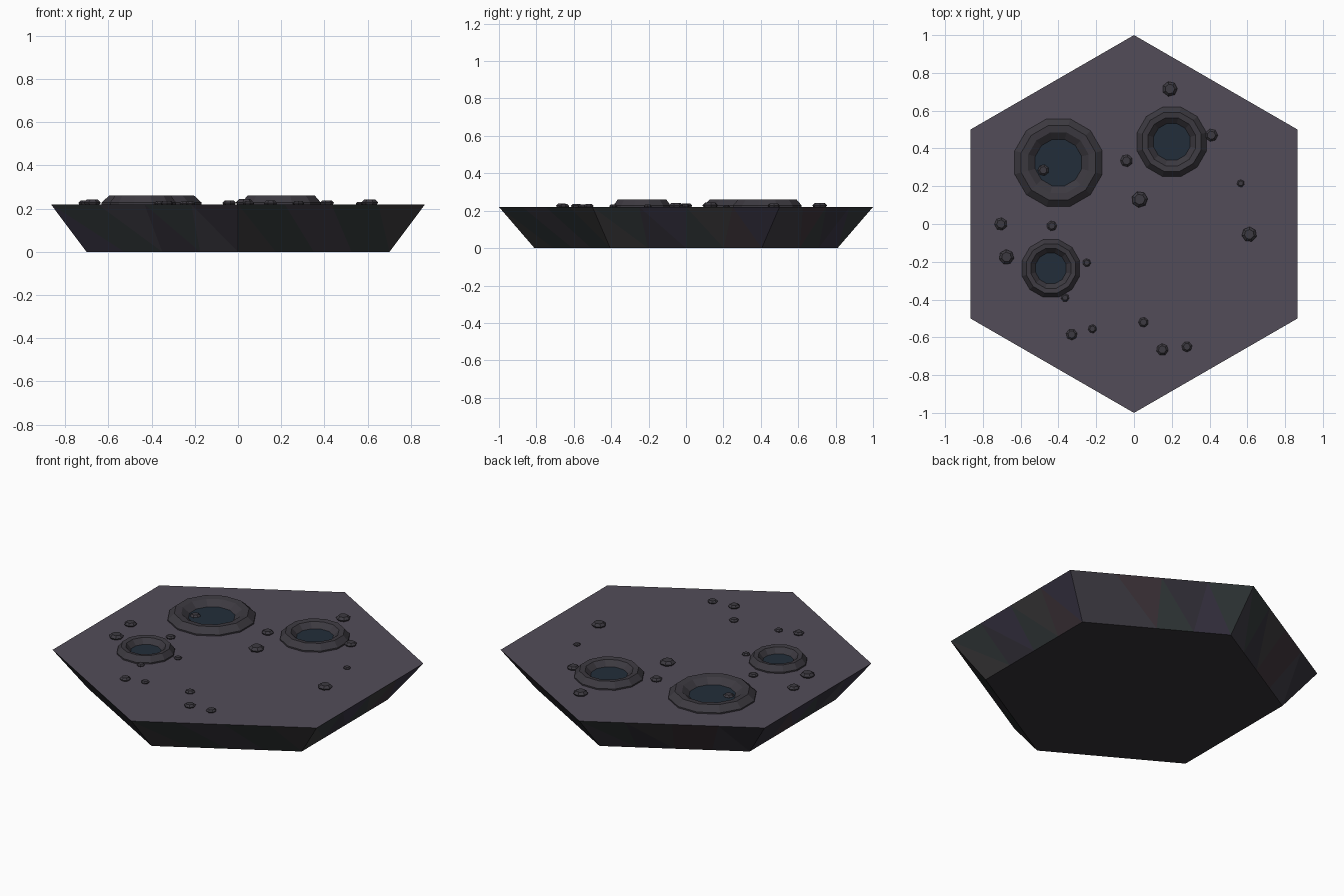
import bpy, bmesh, random
from math import sin, cos, pi
from mathutils import Vector

if "Cube" in bpy.data.objects:
    bpy.data.objects.remove(bpy.data.objects["Cube"])

random.seed(4)


def material(name, rgb):
    m = bpy.data.materials.new(name)
    m.diffuse_color = (*rgb, 1)
    m.use_nodes = True
    m.node_tree.nodes["Principled BSDF"].inputs["Base Color"].default_value = m.diffuse_color
    return m


top_mat = material("dusty_top", (0.085, 0.073, 0.098))
base_mat = material("dark_rock", (0.035, 0.032, 0.038))
rim_mat = material("rim_rock", (0.046, 0.042, 0.052))
floor_mat = material("crater_floor", (0.016, 0.027, 0.042))
facet_mats = [material("facet_%d" % i, c) for i, c in enumerate([
    (0.036, 0.032, 0.044), (0.048, 0.044, 0.056), (0.034, 0.042, 0.044),
    (0.050, 0.036, 0.044), (0.042, 0.036, 0.060), (0.046, 0.044, 0.046)])]


def finish(bm, name, mats):
    bmesh.ops.recalc_face_normals(bm, faces=bm.faces)
    me = bpy.data.meshes.new(name)
    bm.to_mesh(me)
    bm.free()
    for m in mats:
        me.materials.append(m)
    ob = bpy.data.objects.new(name, me)
    bpy.context.collection.objects.link(ob)
    return ob


def lathe(name, x, y, profile, sides, mat, turn=0.0, cap_bottom=False, cap_mat=None):
    """Revolve (radius, z) points; the last ring is closed with a flat cap."""
    bm = bmesh.new()
    rings = [[bm.verts.new((x + r * cos(turn + 2 * pi * i / sides),
                            y + r * sin(turn + 2 * pi * i / sides), z))
              for i in range(sides)] for r, z in profile]
    for a, b in zip(rings, rings[1:]):
        for i in range(sides):
            j = (i + 1) % sides
            bm.faces.new((a[i], a[j], b[j], b[i]))
    cap = bm.faces.new(rings[-1])
    if cap_bottom:
        bm.faces.new(rings[0][::-1])
    if cap_mat:
        cap.material_index = 1
    return finish(bm, name, [mat] + ([cap_mat] if cap_mat else []))


# Hexagonal slab: tapered sides broken into tinted triangles
TOP, STEPS = 0.22, 4


def hex_ring(bm, radius, z):
    corners = [Vector((radius * cos(pi / 2 + k * pi / 3),
                       radius * sin(pi / 2 + k * pi / 3), z)) for k in range(6)]
    return [bm.verts.new(corners[k].lerp(corners[(k + 1) % 6], s / STEPS))
            for k in range(6) for s in range(STEPS)]


bm = bmesh.new()
low, high = hex_ring(bm, 0.81, 0), hex_ring(bm, 1.0, TOP)
n = len(low)
for i in range(n):
    j = (i + 1) % n
    for tri in ((low[i], low[j], high[i]), (low[j], high[j], high[i])):
        bm.faces.new(tri).material_index = 2 + random.randrange(len(facet_mats))
bm.faces.new(high).material_index = 0
bm.faces.new(low[::-1]).material_index = 1
finish(bm, "hex_slab", [top_mat, base_mat] + facet_mats)

# Craters: raised rim with a dark blue floor
for k, (x, y, r) in enumerate([(-0.40, 0.325, 0.24), (0.20, 0.435, 0.19),
                               (-0.44, -0.235, 0.158)]):
    lathe("crater_%d" % k, x, y,
          [(r, TOP), (r, TOP + 0.008), (r * 0.85, TOP + 0.04), (r * 0.69, TOP + 0.036),
           (r * 0.53, TOP + 0.006)], 12, rim_mat, pi / 12, cap_mat=floor_mat)

# Scattered pebbles
pebbles = [(0.19, 0.715, 0.04), (0.41, 0.47, 0.034), (-0.04, 0.335, 0.033),
           (0.03, 0.13, 0.043), (0.565, 0.215, 0.02), (0.61, -0.055, 0.04),
           (-0.48, 0.285, 0.03), (-0.435, -0.01, 0.027), (-0.705, 0.0, 0.034),
           (-0.675, -0.175, 0.04), (-0.25, -0.205, 0.022), (-0.365, -0.39, 0.022),
           (-0.33, -0.585, 0.03), (-0.22, -0.555, 0.023), (0.05, -0.52, 0.027),
           (0.15, -0.665, 0.032), (0.28, -0.65, 0.028)]
for k, (x, y, r) in enumerate(pebbles):
    lathe("pebble_%d" % k, x, y,
          [(r * 0.8, TOP - 0.005), (r, TOP + r * 0.22), (r * 0.65, TOP + r * 0.55)],
          7, rim_mat, random.uniform(0, pi), cap_bottom=True)
